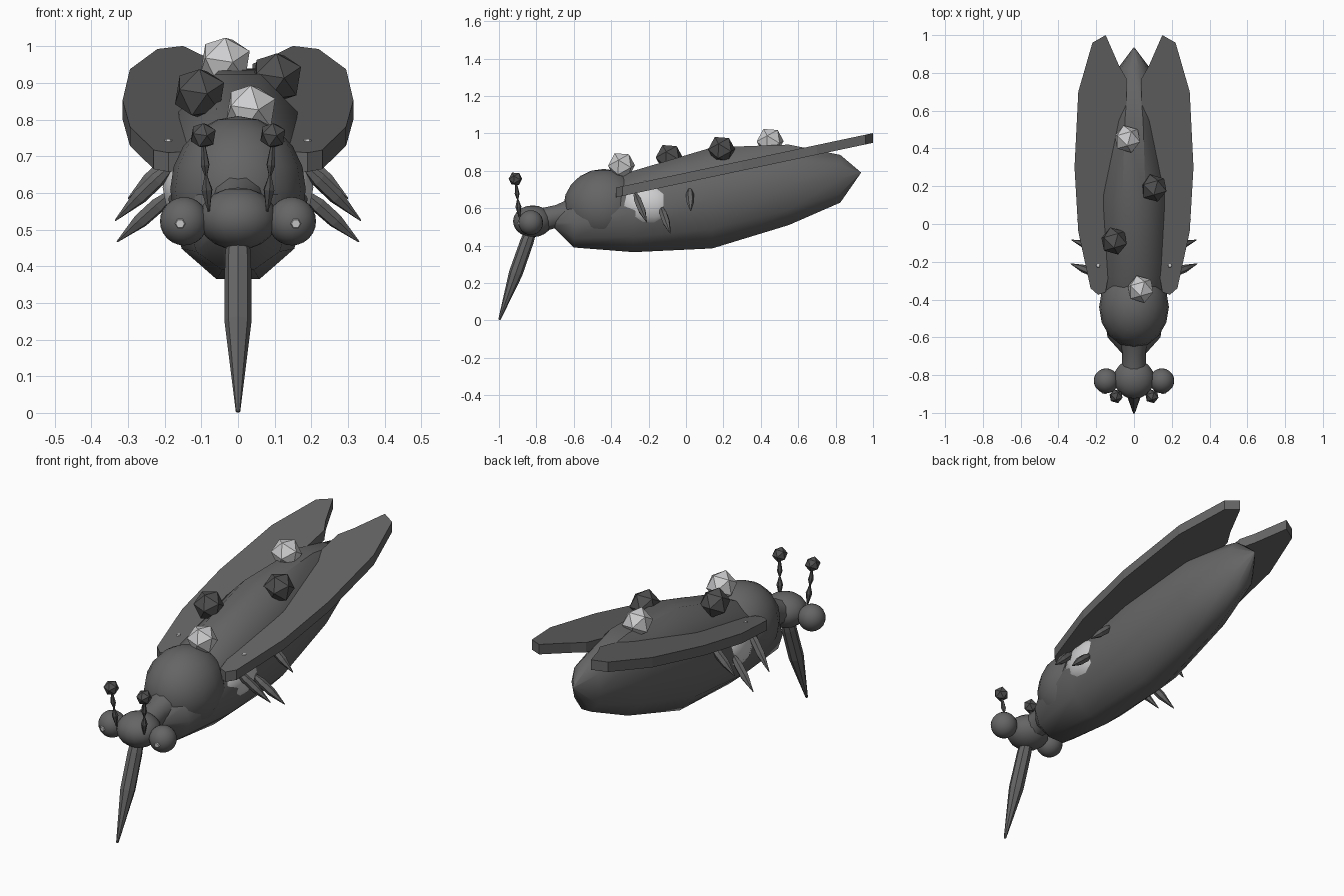
import bpy, bmesh, math
from mathutils import Vector, Matrix

if "Cube" in bpy.data.objects:
    bpy.data.objects.remove(bpy.data.objects["Cube"])


def material(name, v):
    m = bpy.data.materials.new(name)
    m.diffuse_color = (v, v, v * 1.02, 1)
    m.use_nodes = True
    m.node_tree.nodes["Principled BSDF"].inputs["Base Color"].default_value = m.diffuse_color
    return m


GREY = material("body_grey", 0.13)
DARK = material("dark_grey", 0.08)
PALE = material("pale_grey", 0.62)


def finish(name, bm, mat, angle=None):
    bmesh.ops.recalc_face_normals(bm, faces=bm.faces)
    me = bpy.data.meshes.new(name)
    bm.to_mesh(me)
    bm.free()
    me.materials.append(mat)
    ob = bpy.data.objects.new(name, me)
    bpy.context.collection.objects.link(ob)
    if angle:
        bpy.ops.object.select_all(action='DESELECT')
        ob.select_set(True)
        bpy.context.view_layer.objects.active = ob
        bpy.ops.object.shade_smooth_by_angle(angle=math.radians(angle))
    return ob


def ellipsoid(name, loc, radii, mat, seg=16, rings=10):
    bm = bmesh.new()
    bmesh.ops.create_uvsphere(bm, u_segments=seg, v_segments=rings, radius=1)
    bmesh.ops.transform(bm, matrix=Matrix.Translation(loc) @ Matrix.Diagonal((*radii, 1)), verts=bm.verts)
    return finish(name, bm, mat, 60)


def ball(name, loc, r, mat):
    bm = bmesh.new()
    bmesh.ops.create_icosphere(bm, subdivisions=1, radius=r)
    bmesh.ops.transform(bm, matrix=Matrix.Translation(loc) @ Matrix.Rotation(0.5, 4, 'X'), verts=bm.verts)
    return finish(name, bm, mat)


def loft(bm, rings):
    """Skin a list of equal-sized rings of points and close both ends."""
    loops = [[bm.verts.new(p) for p in ring] for ring in rings]
    n = len(loops[0])
    for a, b in zip(loops, loops[1:]):
        for i in range(n):
            j = (i + 1) % n
            bm.faces.new((a[i], a[j], b[j], b[i]))
    bm.faces.new(loops[0])
    bm.faces.new(loops[-1])


def spindle(name, a, b, profile, mat, sides=6, angle=None):
    """Tapered rod from a to b; profile is (fraction, radius)."""
    a, b = Vector(a), Vector(b)
    q = (b - a).to_track_quat('Z', 'Y')
    bm = bmesh.new()
    loft(bm, [[a.lerp(b, t) + q @ Vector((r * math.cos(math.tau * k / sides),
                                          r * math.sin(math.tau * k / sides), 0))
               for k in range(sides)] for t, r in profile])
    return finish(name, bm, mat, angle)


# Abdomen: ten-sided loft, stations are (y, top, bottom, half width)
stations = [(-0.70, 0.56, 0.49, 0.05), (-0.60, 0.65, 0.39, 0.14), (-0.28, 0.80, 0.365, 0.19),
            (0.14, 0.925, 0.385, 0.20), (0.55, 0.94, 0.51, 0.155), (0.825, 0.885, 0.63, 0.085),
            (0.935, 0.792, 0.788, 0.002)]
bm = bmesh.new()
loft(bm, [[(w * math.cos(math.tau * k / 10), y,
            (t + b) / 2 + (t - b) / 2 / 0.951 * math.sin(math.tau * k / 10)) for k in range(10)]
          for y, t, b, w in stations])
finish("abdomen", bm, GREY, 45)

# Thorax, neck and head
ellipsoid("thorax", (0, -0.44, 0.61), (0.185, 0.215, 0.2), GREY)
spindle("neck", (0, -0.76, 0.54), (0, -0.6, 0.58), [(0, 0.065), (0.5, 0.062), (1, 0.08)], GREY, 10, 50)
ellipsoid("head", (0, -0.82, 0.53), (0.108, 0.105, 0.085), GREY)

# Proboscis
spindle("proboscis", (0, -0.83, 0.48), (0, -0.998, 0.003),
        [(0, 0.03), (0.12, 0.036), (0.48, 0.037), (1, 0.006)], GREY, 8)

# Balls along the back
for i, (loc, mat) in enumerate([((-0.035, 0.45, 0.958), PALE), ((0.105, 0.19, 0.915), DARK),
                                ((-0.105, -0.09, 0.872), DARK), ((0.035, -0.345, 0.828), PALE)]):
    ball(f"back_ball_{i + 1}", loc, 0.075, mat)

# Wing outline (x, y) and the tilted plane it lies on
outline = [(0.15, 1.0), (0.22, 0.96), (0.295, 0.7), (0.315, 0.3), (0.295, -0.04), (0.23, -0.34),
           (0.19, -0.375), (0.15, -0.36), (0.11, -0.12), (0.05, 0.3), (0.04, 0.6), (0.04, 0.77), (0.08, 0.84)]


def wing_z(y):
    return 0.71 + (y + 0.375) * 0.212


leg_profile = [(0, 0.008), (0.3, 0.022), (0.6, 0.021), (1, 0.002)]
for s, side in ((-1, "left"), (1, "right")):
    # Wing slab
    bm = bmesh.new()
    loft(bm, [[(s * x, y, wing_z(y) - d) for x, y in outline] for d in (0, 0.052)])
    finish(f"wing_{side}", bm, GREY)
    spindle(f"wing_dot_{side}", (s * 0.19, -0.22, wing_z(-0.22) - 0.004),
            (s * 0.19, -0.22, wing_z(-0.22) + 0.004), [(0, 0.012), (1, 0.009)], PALE)

    # Eye with a small glint
    ellipsoid(f"eye_{side}", (s * 0.147, -0.83, 0.523), (0.066, 0.066, 0.066), GREY, 20, 12)
    spindle(f"eye_glint_{side}", (s * 0.157, -0.889, 0.517), (s * 0.158, -0.898, 0.516),
            [(0, 0.016), (1, 0.012)], PALE)

    # Antenna
    spindle(f"antenna_{side}", (s * 0.08, -0.89, 0.55), (s * 0.095, -0.91, 0.745),
            [(0, 0.003), (0.3, 0.016), (0.5, 0.004), (0.65, 0.013), (1, 0.003)], DARK)
    ball(f"antenna_ball_{side}", (s * 0.095, -0.912, 0.757), 0.038, DARK)

    # Pale flank patch
    ellipsoid(f"flank_patch_{side}", (s * 0.12, -0.2, 0.615), (0.09, 0.16, 0.12), PALE, 10, 6)

    # Short legs
    for name, a, b in (("front", (0.17, -0.275, 0.685), (0.335, -0.21, 0.525)),
                       ("middle", (0.17, -0.135, 0.61), (0.33, -0.085, 0.467)),
                       ("rear", (0.16, 0.02, 0.71), (0.30, 0.025, 0.585))):
        spindle(f"{name}_leg_{side}", (s * a[0], *a[1:]), (s * b[0], *b[1:]), leg_profile, GREY)
